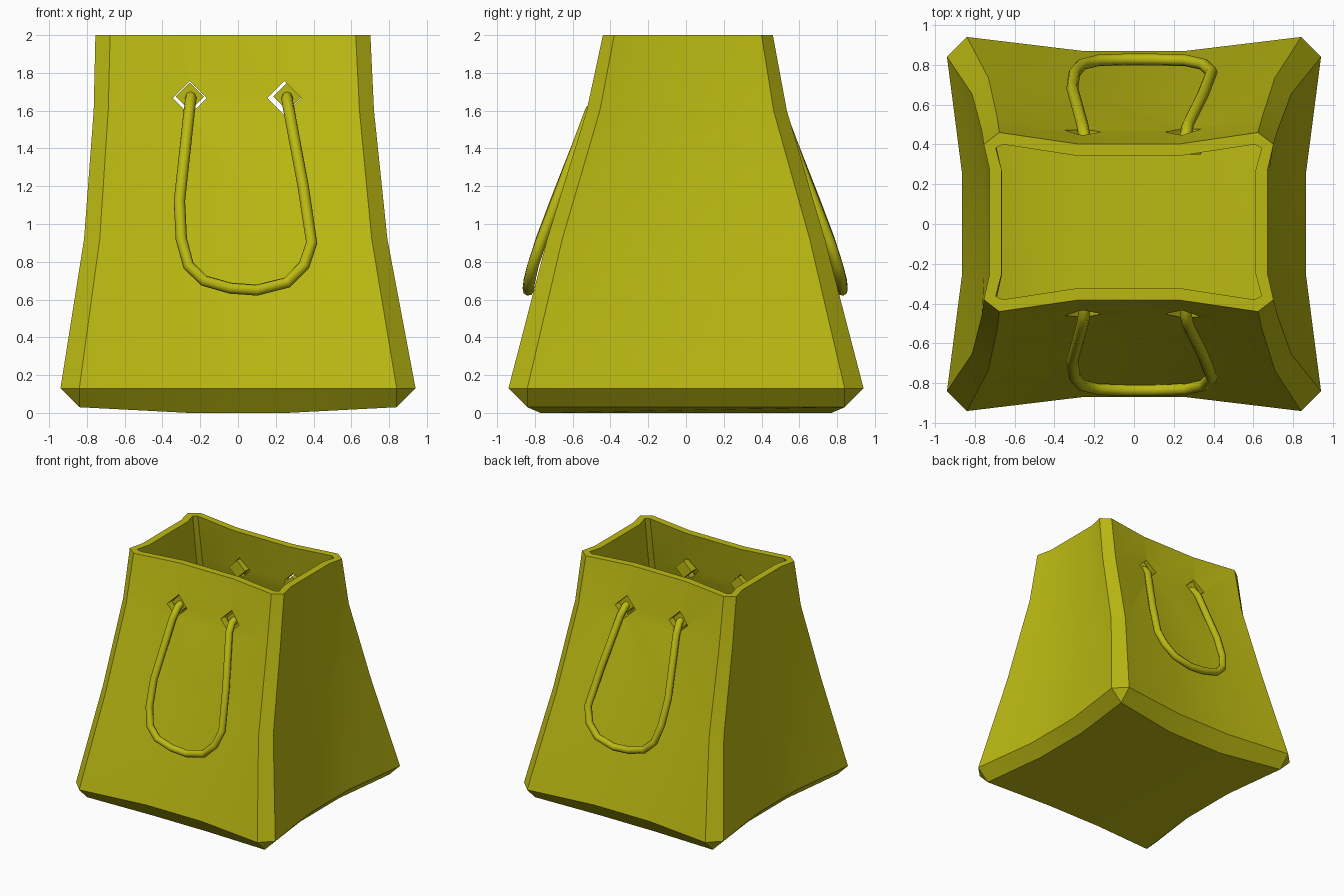
import bpy, bmesh, math

if "Cube" in bpy.data.objects:
    bpy.data.objects.remove(bpy.data.objects["Cube"])

olive = bpy.data.materials.new("olive_yellow")
olive.diffuse_color = (0.50, 0.485, 0.006, 1)
olive.use_nodes = True
olive.node_tree.nodes["Principled BSDF"].inputs["Base Color"].default_value = olive.diffuse_color


def finish(obj, name, angle=32):
    obj.name = name
    obj.data.materials.clear()
    obj.data.materials.append(olive)
    bpy.ops.object.select_all(action='DESELECT')
    obj.select_set(True)
    bpy.context.view_layer.objects.active = obj
    bpy.ops.object.shade_smooth_by_angle(angle=math.radians(angle))


def ring(bm, z, X, Y, cx, cy, dx=0, dy=0, ix=0.06, iy=0.06, zmid=None):
    """16 points: chamfered corners, with the middle of each side pulled in."""
    zm = z if zmid is None else zmid
    m = 0.26
    half = [(-cx, -Y, z), (-m, -Y + iy, zm), (m, -Y + iy, zm), (cx, -Y, z),
            (X, -cy, z), (X - ix, -m, z), (X - ix, m, z), (X, cy, z)]
    pts = half + [(-x, -y, h) for x, y, h in half]
    return [bm.verts.new((x + dx, y + dy, h)) for x, y, h in pts]


def bottom(bm, r):
    """Middle strip plus two side wings."""
    bm.faces.new([r[1], r[2], r[9], r[10]])
    bm.faces.new([r[i] for i in (2, 3, 5, 6, 8, 9)])
    bm.faces.new([r[i] for i in (10, 11, 13, 14, 0, 1)])


# bag body: outer rings going up, inner rings coming down
levels = [(0.13, .94, .94, .84, .84, 0, 0, .075, .07),
          (0.92, .803, .735, .72, .655, -.012, 0, .06, .065),
          (1.60, .742, .53, .665, .46, -.022, .004, .04, .06),
          (2.00, .728, .45, .65, .39, -.027, .01, .03, .057)]
bm = bmesh.new()
rings = [ring(bm, .03, .84, .84, .84, .84, 0, 0, .07, .07, 0.0)]
rings += [ring(bm, *l) for l in levels]
for z, X, Y, cx, cy, dx, dy, ix, iy in reversed(levels):
    rings.append(ring(bm, z, X - .06, Y - .06, cx - .018, cy - .018, dx, dy, ix, iy))
rings.append(ring(bm, .09, .82, .82, .82, .82, 0, 0, .07, .07, .06))
for a, b in zip(rings, rings[1:]):
    for i in range(16):
        j = (i + 1) % 16
        bm.faces.new([a[i], a[j], b[j], b[i]])
bottom(bm, rings[0])
bottom(bm, rings[-1])
bmesh.ops.remove_doubles(bm, verts=bm.verts[:], dist=1e-4)
bmesh.ops.recalc_face_normals(bm, faces=bm.faces[:])
mesh = bpy.data.meshes.new("bag_body")
bm.to_mesh(mesh)
bm.free()
body = bpy.data.objects.new("bag_body", mesh)
bpy.context.collection.objects.link(body)


def diamond(x, y, z, radius, depth):
    bpy.ops.mesh.primitive_cylinder_add(vertices=4, radius=radius, depth=depth,
                                        location=(x, y, z),
                                        rotation=(math.pi / 2, 0, 0))
    return bpy.context.object


# diamond holes through the front and back walls
for x in (-.255, .245):
    cutter = diamond(x, 0, 1.667, .09, 2)
    cutter.hide_render = True
    bpy.context.view_layer.objects.active = body
    mod = body.modifiers.new("hole", 'BOOLEAN')
    mod.operation = 'DIFFERENCE'
    mod.solver = 'EXACT'
    mod.object = cutter
    bpy.ops.object.modifier_apply(modifier=mod.name)
    bpy.data.objects.remove(cutter)
finish(body, "bag_body")

# rope handles hanging on both sides, with knots inside the bag
path = [(-.25, -.40, 1.675), (-.25, -.455, 1.66), (-.26, -.51, 1.58),
        (-.31, -.69, 1.12), (-.30, -.765, .92), (-.262, -.81, .78),
        (-.18, -.83, .70), (-.04, -.835, .66), (.10, -.835, .65),
        (.26, -.83, .69), (.35, -.81, .78), (.39, -.77, .90),
        (.345, -.655, 1.2), (.27, -.505, 1.6), (.26, -.455, 1.66),
        (.26, -.40, 1.675)]
for side, s in (("front", 1), ("back", -1)):
    shift = 0 if s == 1 else -.008
    cu = bpy.data.curves.new(side + "_handle", 'CURVE')
    cu.dimensions = '3D'
    cu.bevel_depth = .03
    cu.bevel_resolution = 2
    cu.use_fill_caps = True
    sp = cu.splines.new('POLY')
    sp.points.add(len(path) - 1)
    for p, (x, y, z) in zip(sp.points, path):
        p.co = (x, y * s + shift, z, 1)
    obj = bpy.data.objects.new(side + "_handle", cu)
    bpy.context.collection.objects.link(obj)
    bpy.ops.object.select_all(action='DESELECT')
    obj.select_set(True)
    bpy.context.view_layer.objects.active = obj
    bpy.ops.object.convert(target='MESH')
    finish(bpy.context.object, side + "_handle", 50)
    for x, tag in ((-.255, "left"), (.262, "right")):
        finish(diamond(x, -.385 * s + .005, 1.675, .075, .08),
               f"{side}_{tag}_knot")
